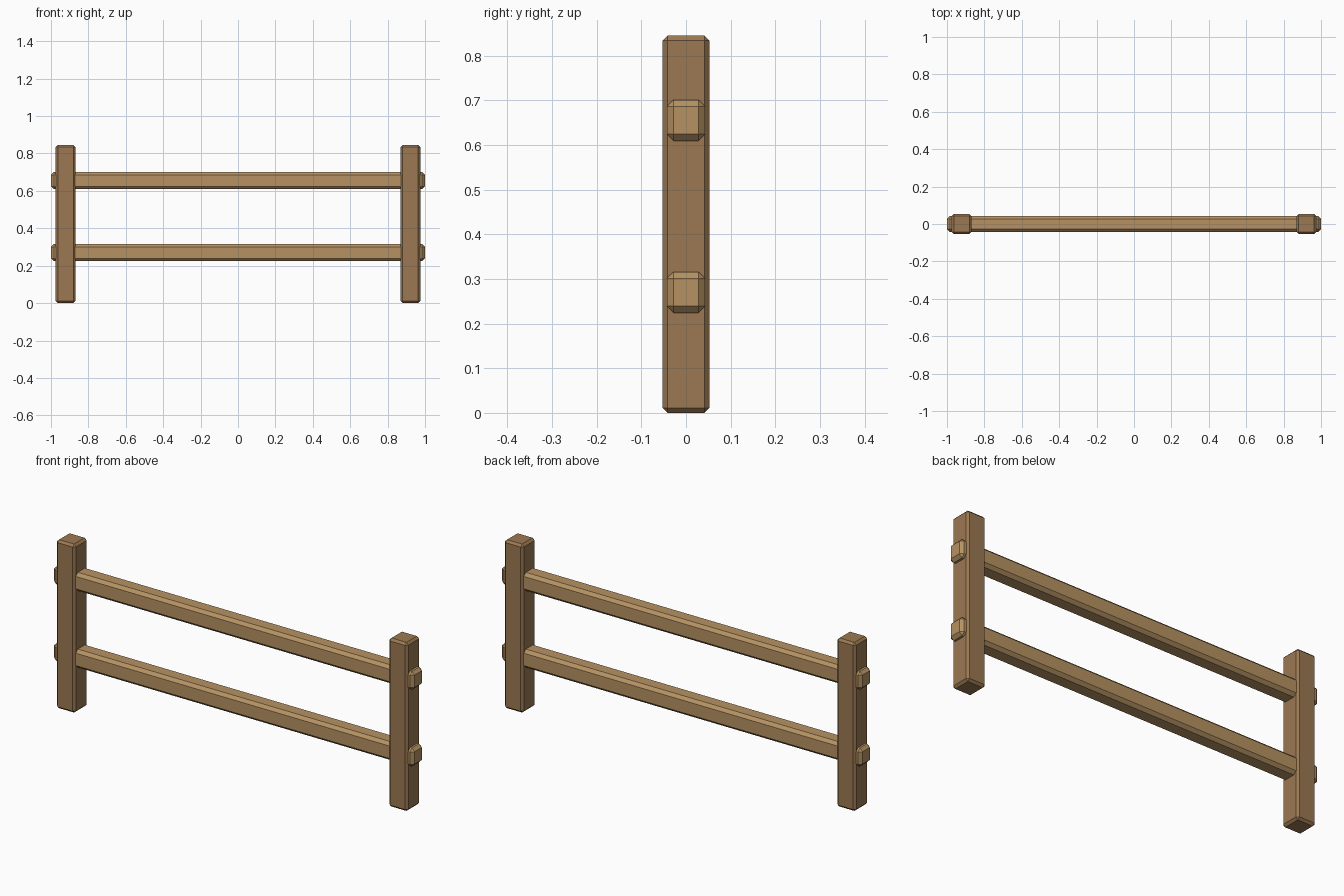
import bpy

if "Cube" in bpy.data.objects:
    bpy.data.objects.remove(bpy.data.objects["Cube"])


def material(name, color):
    m = bpy.data.materials.new(name)
    m.diffuse_color = (*color, 1.0)
    m.use_nodes = True
    m.node_tree.nodes["Principled BSDF"].inputs["Base Color"].default_value = m.diffuse_color
    return m


def beam(name, center, size, chamfer, mat):
    """Box with flat single-segment chamfers on every edge."""
    bpy.ops.mesh.primitive_cube_add(size=1, location=center)
    ob = bpy.context.object
    ob.name = name
    ob.scale = size
    bpy.ops.object.transform_apply(location=False, rotation=False, scale=True)
    bev = ob.modifiers.new("chamfer", 'BEVEL')
    bev.width = chamfer
    bev.segments = 1
    bev.limit_method = 'NONE'
    ob.data.materials.append(mat)
    return ob


dark_wood = material("dark_wood", (0.33, 0.19, 0.085))
light_wood = material("light_wood", (0.47, 0.29, 0.125))

# Upright posts
for side, x in (("left", -0.922), ("right", 0.922)):
    beam(side + "_post", (x, 0, 0.4225), (0.105, 0.105, 0.845), 0.011, dark_wood)

# Horizontal rails, running through the posts
for level, z in (("lower", 0.27), ("upper", 0.655)):
    beam(level + "_rail", (0, 0, z), (2.0, 0.086, 0.092), 0.015, light_wood)
